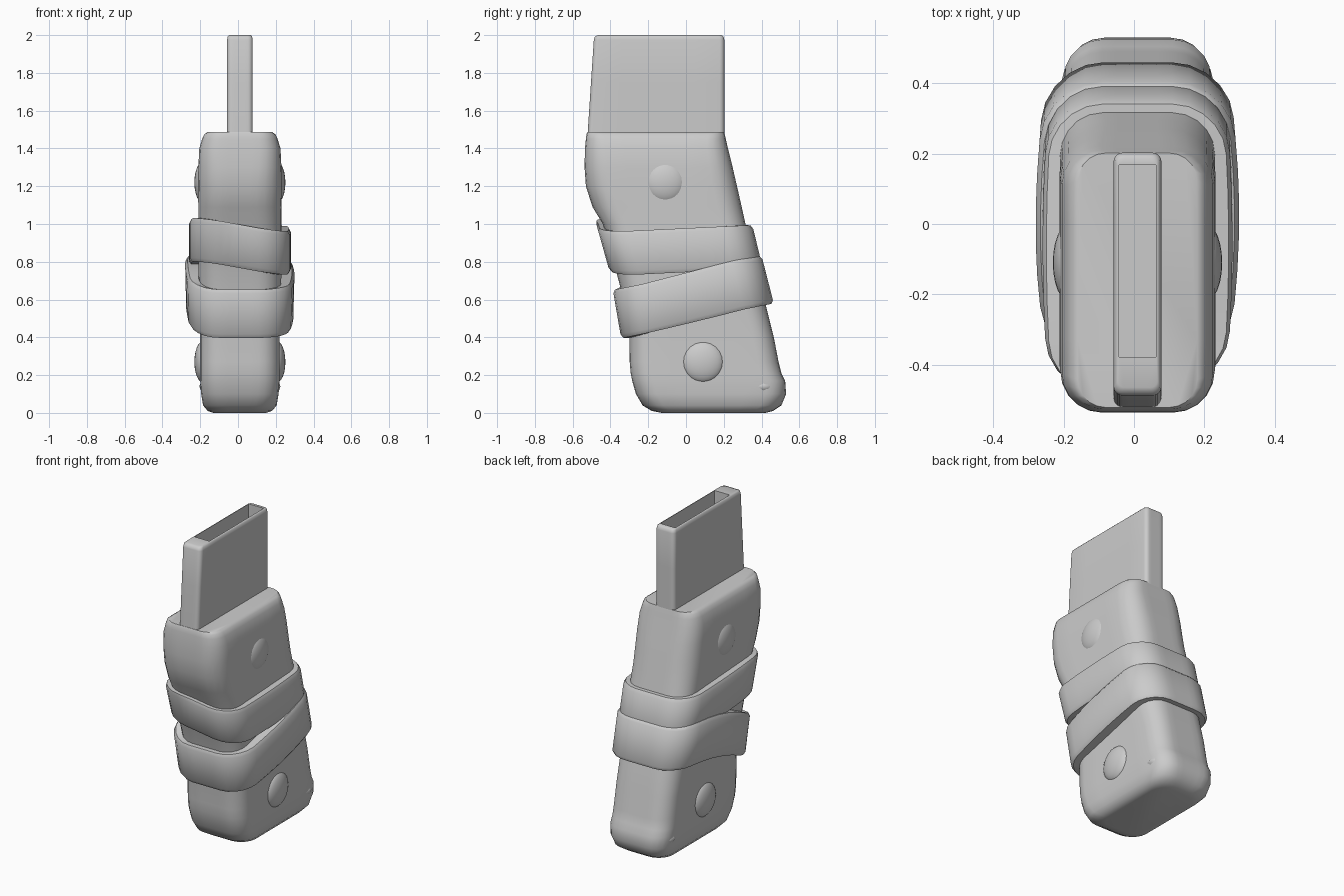
import bpy, bmesh, math

if "Cube" in bpy.data.objects:
    bpy.data.objects.remove(bpy.data.objects["Cube"])

CX = 0.01  # slight sideways offset of the grip

# Body rows: z, front y, back y, half width, corner radius
BODY = [
    (0.00, -0.13, 0.42, 0.14, 0.08),
    (0.01, -0.18, 0.46, 0.17, 0.10),
    (0.04, -0.23, 0.505, 0.195, 0.11),
    (0.10, -0.265, 0.53, 0.205, 0.11),
    (0.17, -0.285, 0.525, 0.21, 0.11),
    (0.21, -0.293, 0.505, 0.21, 0.11),
    (0.27, -0.298, 0.49, 0.21, 0.11),
    (0.40, -0.30, 0.465, 0.21, 0.11),
    (0.56, -0.32, 0.425, 0.215, 0.12),
    (0.75, -0.37, 0.375, 0.22, 0.12),
    (1.00, -0.44, 0.315, 0.22, 0.12),
    (1.09, -0.495, 0.295, 0.22, 0.13),
    (1.20, -0.53, 0.27, 0.222, 0.13),
    (1.30, -0.537, 0.247, 0.22, 0.12),
    (1.40, -0.535, 0.222, 0.215, 0.11),
    (1.45, -0.53, 0.211, 0.20, 0.10),
    (1.475, -0.527, 0.205, 0.188, 0.09),
    (1.487, -0.522, 0.202, 0.17, 0.08),
]


def ring(z, y0, y1, hw, r, grow=0.0, seg=5, fill=5):
    """Rounded rectangle at height z."""
    y0, y1, hw, r = y0 - grow, y1 + grow, hw + grow, max(r + grow, 0.005)
    r = min(r, hw * 0.98)
    corners = [(hw - r, y1 - r, 0), (-hw + r, y1 - r, 90),
               (-hw + r, y0 + r, 180), (hw - r, y0 + r, 270)]
    arcs = [[(CX + cx + r * math.cos(math.radians(a + 90 * i / seg)),
              cy + r * math.sin(math.radians(a + 90 * i / seg)), z)
             for i in range(seg + 1)] for cx, cy, a in corners]
    pts = []
    for k, arc in enumerate(arcs):
        pts += arc
        p, q = arc[-1], arcs[(k + 1) % 4][0]
        for i in range(1, fill):
            t = i / fill
            pts.append((p[0] + (q[0] - p[0]) * t, p[1] + (q[1] - p[1]) * t, z))
    return pts


def body_row(z):
    for a, b in zip(BODY, BODY[1:]):
        if a[0] <= z <= b[0]:
            t = (z - a[0]) / (b[0] - a[0])
            return [p + (q - p) * t for p, q in zip(a, b)]
    return list(BODY[-1])


def loft(name, rings, caps=True, loop=False, angle=40):
    bm = bmesh.new()
    rows = [[bm.verts.new(p) for p in r] for r in rings]
    pairs = list(zip(rows, rows[1:])) + ([(rows[-1], rows[0])] if loop else [])
    for a, b in pairs:
        for i in range(len(a)):
            j = (i + 1) % len(a)
            bm.faces.new((a[i], a[j], b[j], b[i]))
    if caps:
        bm.faces.new(rows[0][::-1])
        bm.faces.new(rows[-1])
    bmesh.ops.recalc_face_normals(bm, faces=bm.faces)
    me = bpy.data.meshes.new(name)
    bm.to_mesh(me)
    bm.free()
    ob = bpy.data.objects.new(name, me)
    bpy.context.collection.objects.link(ob)
    smooth(ob, angle)
    return ob


def smooth(ob, angle=40):
    bpy.ops.object.select_all(action='DESELECT')
    ob.select_set(True)
    bpy.context.view_layer.objects.active = ob
    bpy.ops.object.shade_smooth_by_angle(angle=math.radians(angle))


def strap(name, path, half, thick, bulge):
    """Band wrapped round the body; path(u, v) gives its middle height."""
    section = [(-0.02, -half), (thick * 0.7, -half), (thick, -half + 0.02),
               (thick, half - 0.02), (thick * 0.7, half), (-0.02, half)]
    base = body_row(path(0, 0))
    mid = (base[1] + base[2]) / 2
    span = (base[2] - base[1]) / 2
    rings = []
    for off, dz in section:
        row = []
        for i, p in enumerate(ring(*base)):
            u, v = (p[0] - CX) / base[3], (p[1] - mid) / span
            z = path(u, v) + dz
            x, y, _ = ring(*body_row(z), grow=off)[i]
            if off > 0:
                x += bulge * u * (1 - v * v)
            row.append((x, y, z))
        rings.append(row)
    loft(name, rings, caps=False, loop=True, angle=50)


# Grip body
loft("grip_body", [ring(*r) for r in BODY])

# Hollow upright socket: outer wall, rim, inner wall, floor
SOCKET = [
    (1.40, -0.522, 0.203, 0.068, 0.025), (1.49, -0.52, 0.203, 0.068, 0.025),
    (1.75, -0.503, 0.203, 0.068, 0.025), (1.975, -0.488, 0.203, 0.068, 0.025),
    (1.993, -0.482, 0.198, 0.064, 0.022), (2.00, -0.465, 0.188, 0.057, 0.02),
    (2.00, -0.38, 0.17, 0.053, 0.005), (1.50, -0.38, 0.17, 0.053, 0.005),
]
loft("hollow_socket", [ring(*r) for r in SOCKET], angle=50)

# Wrapped straps
strap("upper_strap",
      lambda u, v: 0.88 - 0.04 * u * (1 - v) / 2 - 0.002 * v,
      0.115, 0.035, 0.015)
strap("lower_strap",
      lambda u, v: 0.615 + 0.09 * v + 0.06 * max(0, -u) * (1 - v * v),
      0.128, 0.045, 0.025)

# Rounded rivet bumps on both sides
for label, y, z in (("upper", -0.11, 1.22), ("lower", 0.09, 0.27)):
    for side, s in (("left", -1), ("right", 1)):
        bpy.ops.mesh.primitive_uv_sphere_add(segments=24, ring_count=12, radius=1,
                                             location=(CX + s * 0.195, y, z))
        ob = bpy.context.object
        ob.name = f"{label}_{side}_rivet"
        ob.scale = (0.046, 0.11, 0.11)
        smooth(ob)

# Small folded lip at the heel
bpy.ops.mesh.primitive_uv_sphere_add(segments=24, ring_count=12, radius=1,
                                     location=(CX, 0.41, 0.14))
heel = bpy.context.object
heel.name = "heel_lip"
heel.scale = (0.215, 0.115, 0.075)
smooth(heel)
